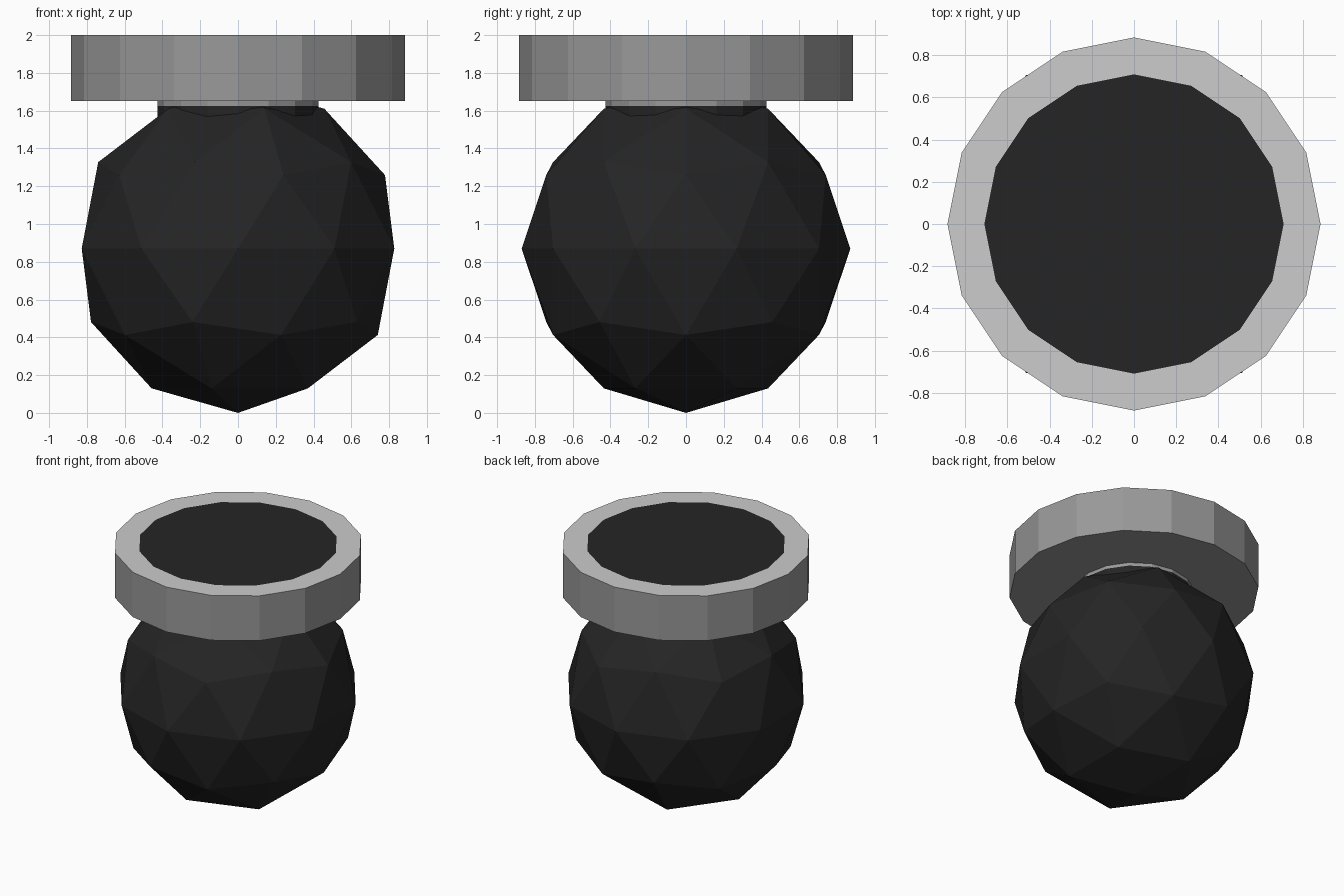
import bpy, bmesh, math

if "Cube" in bpy.data.objects:
    bpy.data.objects.remove(bpy.data.objects["Cube"])

def material(name, v):
    m = bpy.data.materials.new(name)
    m.diffuse_color = (v, v, v, 1)
    m.use_nodes = True
    m.node_tree.nodes["Principled BSDF"].inputs["Base Color"].default_value = m.diffuse_color
    return m

black = material("soft black", 0.018)
mid = material("mid grey", 0.318)
light = material("light grey", 0.604)

def make(name, bm, mats):
    bmesh.ops.recalc_face_normals(bm, faces=bm.faces)
    me = bpy.data.meshes.new(name)
    bm.to_mesh(me)
    bm.free()
    for m in mats:
        me.materials.append(m)
    ob = bpy.data.objects.new(name, me)
    bpy.context.collection.objects.link(ob)
    return ob

def drum(r, z0, z1, sides=16):
    """Flat-sided cylinder with a corner on each axis."""
    bm = bmesh.new()
    ring = [bm.verts.new((r * math.cos(i * math.tau / sides),
                          r * math.sin(i * math.tau / sides), z0)) for i in range(sides)]
    base = bm.faces.new(ring)
    ext = bmesh.ops.extrude_face_region(bm, geom=[base], use_keep_orig=True)
    top_verts = [g for g in ext["geom"] if isinstance(g, bmesh.types.BMVert)]
    bmesh.ops.translate(bm, verts=top_verts, vec=(0, 0, z1 - z0))
    bmesh.ops.recalc_face_normals(bm, faces=bm.faces)
    return bm

# Faceted ball body
bm = bmesh.new()
bmesh.ops.create_icosphere(bm, subdivisions=2, radius=0.87)
ball = make("ball_body", bm, [black])
ball.location.z = 0.87

# Short neck: dark collar with a thin grey band above it
make("neck_collar", drum(0.425, 1.50, 1.625), [black])
make("neck_band", drum(0.425, 1.625, 1.66), [mid])

# Wide cap: grey sides, light rim and dark disc inset in the top
R, INNER = 0.883, 0.705
bm = drum(R, 1.65, 2.0)
top = max(bm.faces, key=lambda f: f.calc_center_median().z)
rim = bmesh.ops.inset_region(bm, faces=[top], thickness=(R - INNER) * math.cos(math.pi / 16))
for f in rim["faces"]:
    f.material_index = 1
top.material_index = 2
make("cap", bm, [mid, light, black])
